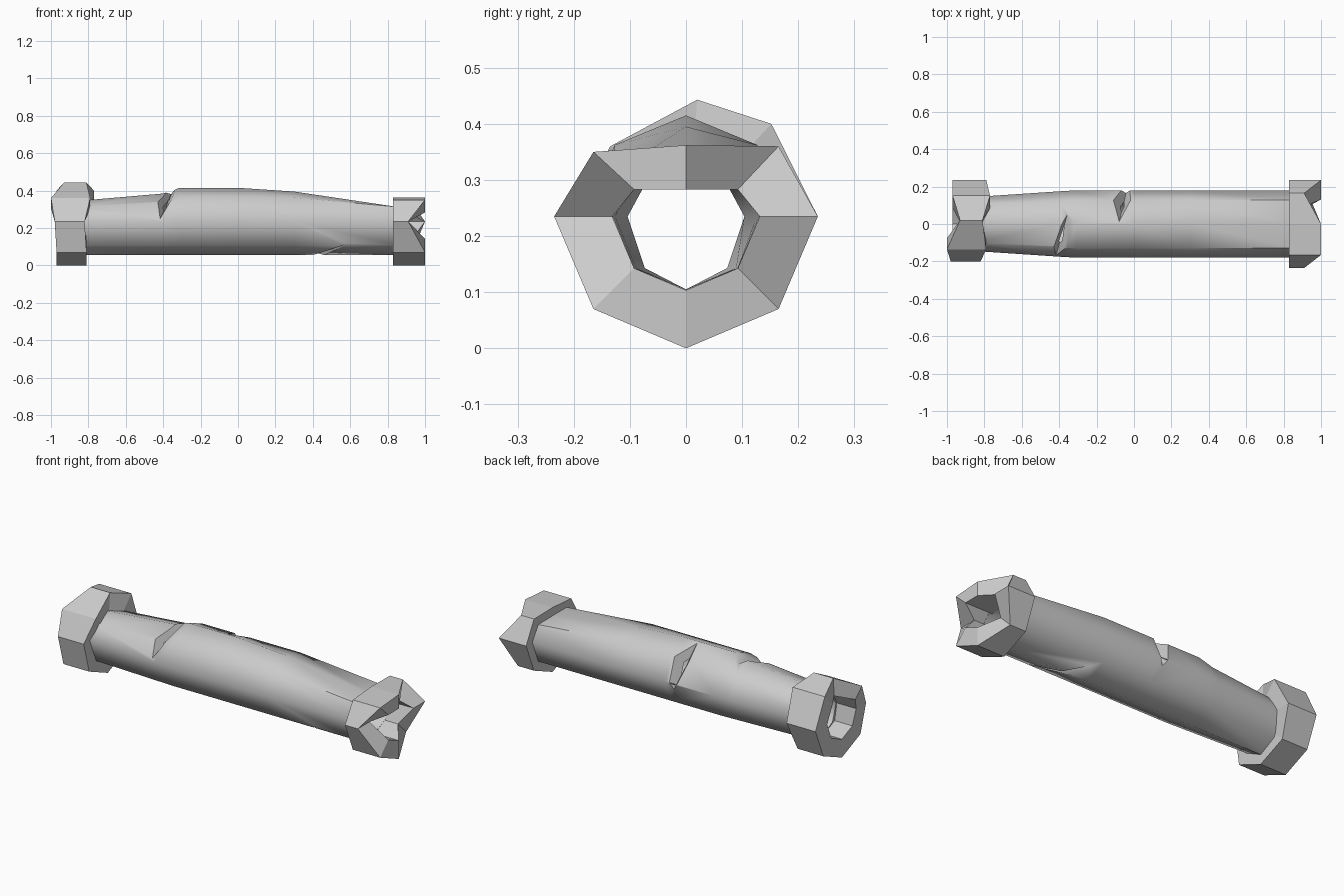
import bpy, bmesh
from math import sin, cos, radians, pi

if "Cube" in bpy.data.objects:
    bpy.data.objects.remove(bpy.data.objects["Cube"])

CZ = 0.235  # height of the tube axis

stone = bpy.data.materials.new("grey_stone")
stone.use_nodes = True
stone.diffuse_color = (0.6, 0.6, 0.6, 1)
stone.node_tree.nodes["Principled BSDF"].inputs["Base Color"].default_value = (0.6, 0.6, 0.6, 1)


def make_object(name, bm):
    bmesh.ops.recalc_face_normals(bm, faces=bm.faces)
    mesh = bpy.data.meshes.new(name)
    bm.to_mesh(mesh)
    bm.free()
    obj = bpy.data.objects.new(name, mesh)
    bpy.context.collection.objects.link(obj)
    mesh.materials.append(stone)
    return obj


def hollow_loft(name, rings):
    """Join rings of eight points into a closed sleeve: outside, then back along the inside."""
    bm = bmesh.new()
    loops = [[bm.verts.new(p) for p in ring] for ring in rings]
    for a, b in zip(loops, loops[1:] + loops[:1]):
        for i in range(8):
            j = (i + 1) % 8
            bm.faces.new((a[i], a[j], b[j], b[i]))
    return make_object(name, bm)


def collar(name, outline, x_in, x_out, top):
    """Worn octagonal collar; rings start at the bottom and turn towards the back."""
    bore = [(y * 0.56, min(CZ + (z - CZ) * 0.56, top)) for y, z in outline]
    return hollow_loft(name, [[(x, y, z) for x, (y, z) in zip(xs, ring)]
                              for xs, ring in ((x_in, outline), (x_out, outline),
                                               (x_out, bore), (x_in, bore))])


# Collars with chipped rims
collar("left_collar",
       [(0, 0), (.165, .07), (.235, .235), (.165, .36), (0, .362), (-.165, .35), (-.235, .235), (-.165, .07)],
       [.83] * 8, [1, .93, 1, .91, 1, 1, .91, 1], .283)
collar("right_collar",
       [(0, 0), (.165, .07), (.235, .235), (.152, .40), (.02, .443), (-.135, .36), (-.2, .235), (-.165, .07)],
       [-.81, -.81, -.79, -.77, -.81, -.79, -.82, -.81],
       [-.97, -.97, -.97, -.97, -.93, -1, -.98, -.97], .34)


# Hollow shaft, worn down along the top
def shaft_ring(x, radius, width, rise, top):
    ring = []
    for i in range(8):
        a = i * pi / 4
        y, z = radius * sin(a) * width, -radius * cos(a)
        ring.append((x, y, min(CZ + (z * rise if z > 0 else z), top)))
    return ring


stations = [(-.86, .80, .61, .5), (-.4, .97, .83, .5), (-.31, 1, 1, .5),
            (0, 1, 1, .415), (.3, 1, 1, .395), (.85, 1, 1, .313)]
outside = [shaft_ring(x, .18, w, r, t) for x, w, r, t in stations]
inside = [shaft_ring(x, .13, w, r, t - .03) for x, w, r, t in reversed(stations)]
shaft = hollow_loft("shaft", outside + inside)


# Gashes across the shaft, placed by angle from the top towards the front
def on_shaft(x, degrees, radius):
    a = radians(degrees)
    return (x, -radius * sin(a), CZ + radius * cos(a))


def gash(name, x0, a0, x1, a1, width, floor):
    xm, am = (x0 + x1) / 2, (a0 + a1) / 2
    points = [on_shaft(x0, a0, .18), on_shaft(x1, a1, .18), on_shaft(xm, am, floor),
              on_shaft(xm - width, am, .24), on_shaft(xm + width, am, .24)]
    bm = bmesh.new()
    for p in points:
        bm.verts.new(p)
    bmesh.ops.convex_hull(bm, input=bm.verts)
    cutter = make_object(name, bm)
    cutter.hide_render = True
    cutter.hide_set(True)
    cut = shaft.modifiers.new(name, "BOOLEAN")
    cut.operation = "DIFFERENCE"
    cut.solver = "EXACT"
    cut.object = cutter
    return cutter


cutters = [gash("front_gash_cutter", -.42, 88, -.35, -25, .085, .135),
           gash("back_gash_cutter", -.08, -3, -.04, -105, .09, .135),
           gash("bottom_gash_cutter", .58, 130, .33, 215, .07, .14)]

# Apply the cuts, then drop the cutters
bpy.ops.object.select_all(action="DESELECT")
bpy.context.view_layer.objects.active = shaft
shaft.select_set(True)
for c in cutters:
    bpy.ops.object.modifier_apply(modifier=c.name)
    bpy.data.objects.remove(c)
bpy.ops.object.shade_smooth_by_angle(angle=radians(50))
